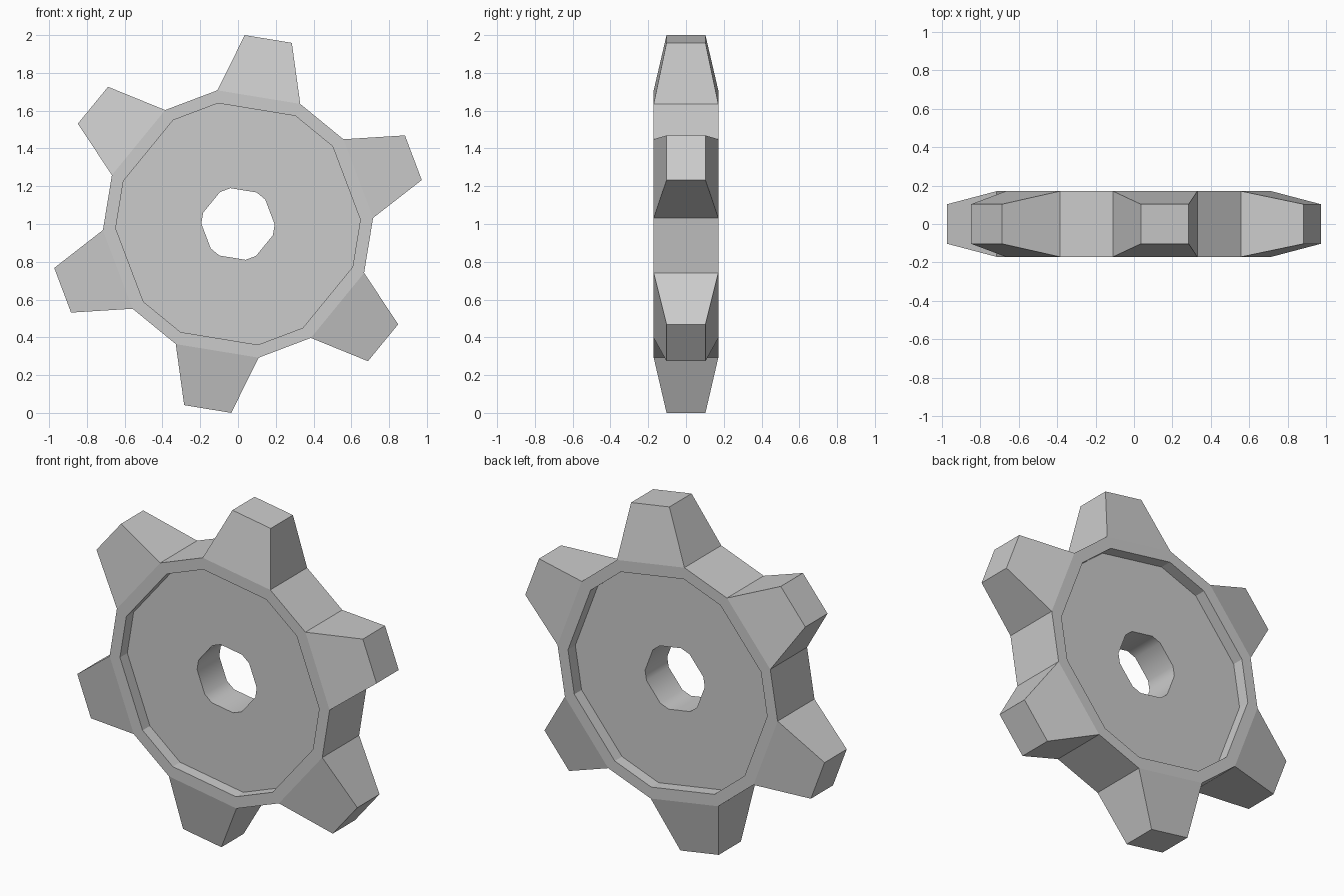
import bpy, bmesh
from math import cos, sin, radians

if "Cube" in bpy.data.objects:
    bpy.data.objects.remove(bpy.data.objects["Cube"])

TEETH, START, CENTRE_Z = 6, 80.7, 1.0
bm = bmesh.new()


def point(radius, degrees, y):
    a = radians(degrees)
    return bm.verts.new((radius * cos(a), y, CENTRE_Z + radius * sin(a)))


def ring(radius, half_angle, y):
    """Two corners per tooth, twelve in all."""
    return [point(radius, START + 60 * i + s * half_angle, y)
            for i in range(TEETH) for s in (-1, 1)]


def bridge(a, b, smooth=False, skip_even=False):
    n = len(a)
    for i in range(n):
        if skip_even and i % 2 == 0:
            continue
        j = (i + 1) % n
        bm.faces.new((a[i], a[j], b[j], b[i])).smooth = smooth


# Rim, recess wall and web on each side
sides = []
for s in (-1, 1):
    outer = ring(0.716, 18.1, s * 0.171)
    lip = ring(0.648, 18.7, s * 0.171)
    floor = ring(0.648, 18.7, s * 0.103)
    bore = ring(0.194, 21.3, s * 0.103)
    bridge(outer, lip)
    bridge(lip, floor)
    bridge(floor, bore)
    tips = ring(1.0005, 7.25, s * 0.103)
    sides.append((outer, bore, tips))

(front, front_bore, front_tip), (back, back_bore, back_tip) = sides

# Smooth axle hole and the flats between teeth
bridge(front_bore, back_bore, smooth=True)
bridge(front, back, skip_even=True)

# Tapered teeth
for i in range(0, 2 * TEETH, 2):
    base = (front[i], front[i + 1], back[i + 1], back[i])
    tip = (front_tip[i], front_tip[i + 1], back_tip[i + 1], back_tip[i])
    bridge(base, tip)
    bm.faces.new(tip)

bmesh.ops.recalc_face_normals(bm, faces=bm.faces[:])
mesh = bpy.data.meshes.new("gear_wheel")
bm.to_mesh(mesh)
bm.free()
bpy.context.collection.objects.link(bpy.data.objects.new("gear_wheel", mesh))
